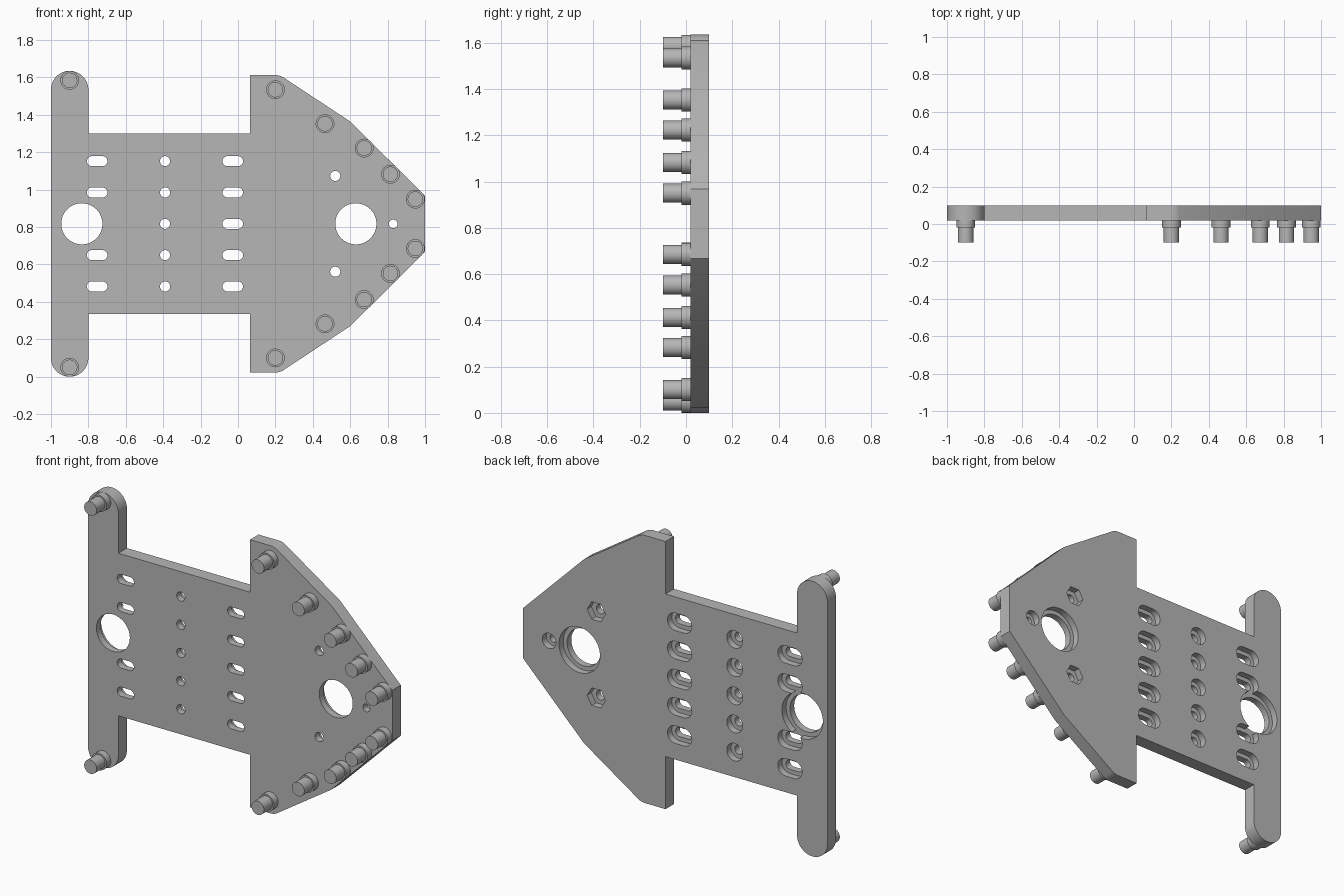
import bpy, bmesh
from math import cos, sin, radians, pi

cube = bpy.data.objects.get("Cube")
if cube:
    bpy.data.objects.remove(cube, do_unlink=True)

MID = 0.8175                 # height of the plate's line of symmetry
FRONT, BACK = 0.02, 0.1      # plate faces along y
LEDGE = 0.06                 # floor of the rear recesses

grey = bpy.data.materials.new("plain grey")
grey.use_nodes = True
grey.diffuse_color = (0.47, 0.47, 0.47, 1)
grey.node_tree.nodes["Principled BSDF"].inputs["Base Color"].default_value = (0.47, 0.47, 0.47, 1)


def arc(x, z, r, start, end, steps):
    angles = [radians(start + (end - start) * i / steps) for i in range(steps + 1)]
    return [(x + r * cos(a), z + r * sin(a)) for a in angles]


def slot(x, z, r, half):
    """Outline of a slot, or of a circle when half is zero."""
    if half == 0:
        return arc(x, z, r, 0, 360, 48)[:-1]
    return arc(x + half, z, r, -90, 90, 16) + arc(x - half, z, r, 90, 270, 16)


def prism(bm, outline, y0, y1):
    """Extrude an x-z outline (heights measured from MID) along y."""
    face = bm.faces.new([bm.verts.new((x, y0, MID + z)) for x, z in outline])
    new = bmesh.ops.extrude_face_region(bm, geom=[face])["geom"]
    verts = [v for v in new if isinstance(v, bmesh.types.BMVert)]
    bmesh.ops.translate(bm, vec=(0, y1 - y0, 0), verts=verts)


def finish(name, bm):
    bmesh.ops.recalc_face_normals(bm, faces=bm.faces[:])
    mesh = bpy.data.meshes.new(name)
    bm.to_mesh(mesh)
    bm.free()
    mesh.materials.append(grey)
    ob = bpy.data.objects.new(name, mesh)
    bpy.context.collection.objects.link(ob)
    return ob


def select(ob):
    bpy.ops.object.select_all(action='DESELECT')
    ob.select_set(True)
    bpy.context.view_layer.objects.active = ob


# Plate: rounded crossbar, rectangular body and pointed head
upper = arc(-0.9, 0.7175, 0.1, 180, 0, 32)
upper += [(-0.8, 0.483), (0.065, 0.483), (0.065, 0.795)]
upper += arc(0.2, 0.715, 0.08, 90, 57, 8)
upper += [(0.6, 0.547), (1, 0.15)]
bm = bmesh.new()
prism(bm, upper + [(x, -z) for x, z in reversed(upper)], FRONT, BACK)
plate = finish("base_plate", bm)

# Openings right through, and wider recesses from the rear
through, recess = bmesh.new(), bmesh.new()


def opening(x, z, r, wide, half=0, hexagon=False):
    prism(through, slot(x, z, r, half), FRONT - 0.1, BACK + 0.1)
    pocket = arc(x, z, wide, 0, 360, 6)[:-1] if hexagon else slot(x, z, wide, half)
    prism(recess, pocket, LEDGE, BACK + 0.1)


for x in (-0.835, 0.63):
    opening(x, 0, 0.11, 0.135)
for row in range(-2, 3):
    z = row * 0.1675
    if row:
        opening(-0.753, z, 0.027, 0.052, 0.028)
    opening(-0.39, z, 0.027, 0.052)
    opening(-0.028, z, 0.027, 0.052, 0.028)
for side in (-1, 1):
    opening(0.52, side * 0.256, 0.027, 0.06, hexagon=True)
opening(0.83, 0, 0.023, 0.045)

for name, bm in (("through_cutter", through), ("recess_cutter", recess)):
    cutter = finish(name, bm)
    cutter.hide_render = True
    select(plate)
    mod = plate.modifiers.new(name, 'BOOLEAN')
    mod.operation = 'DIFFERENCE'
    mod.solver = 'EXACT'
    mod.use_self = True
    mod.object = cutter
    bpy.ops.object.modifier_apply(modifier=name)
    bpy.data.objects.remove(cutter, do_unlink=True)
select(plate)
bpy.ops.object.shade_smooth_by_angle(angle=radians(25))

# Pegs: a wide collar against the plate with a slimmer pin in front
PEGS = [(-0.9, 0.767), (0.2, 0.717), (0.465, 0.535),
        (0.675, 0.405), (0.815, 0.265), (0.948, 0.132)]
for i, (x, z) in enumerate(PEGS):
    for side, label in ((1, "upper"), (-1, "lower")):
        bm = bmesh.new()
        prism(bm, slot(x, side * z, 0.05, 0), -0.02, FRONT)
        prism(bm, slot(x, side * z, 0.041, 0), -0.1, -0.02)
        peg = finish(f"{label}_peg_{i + 1}", bm)
        select(peg)
        bpy.ops.object.shade_smooth_by_angle(angle=radians(25))
